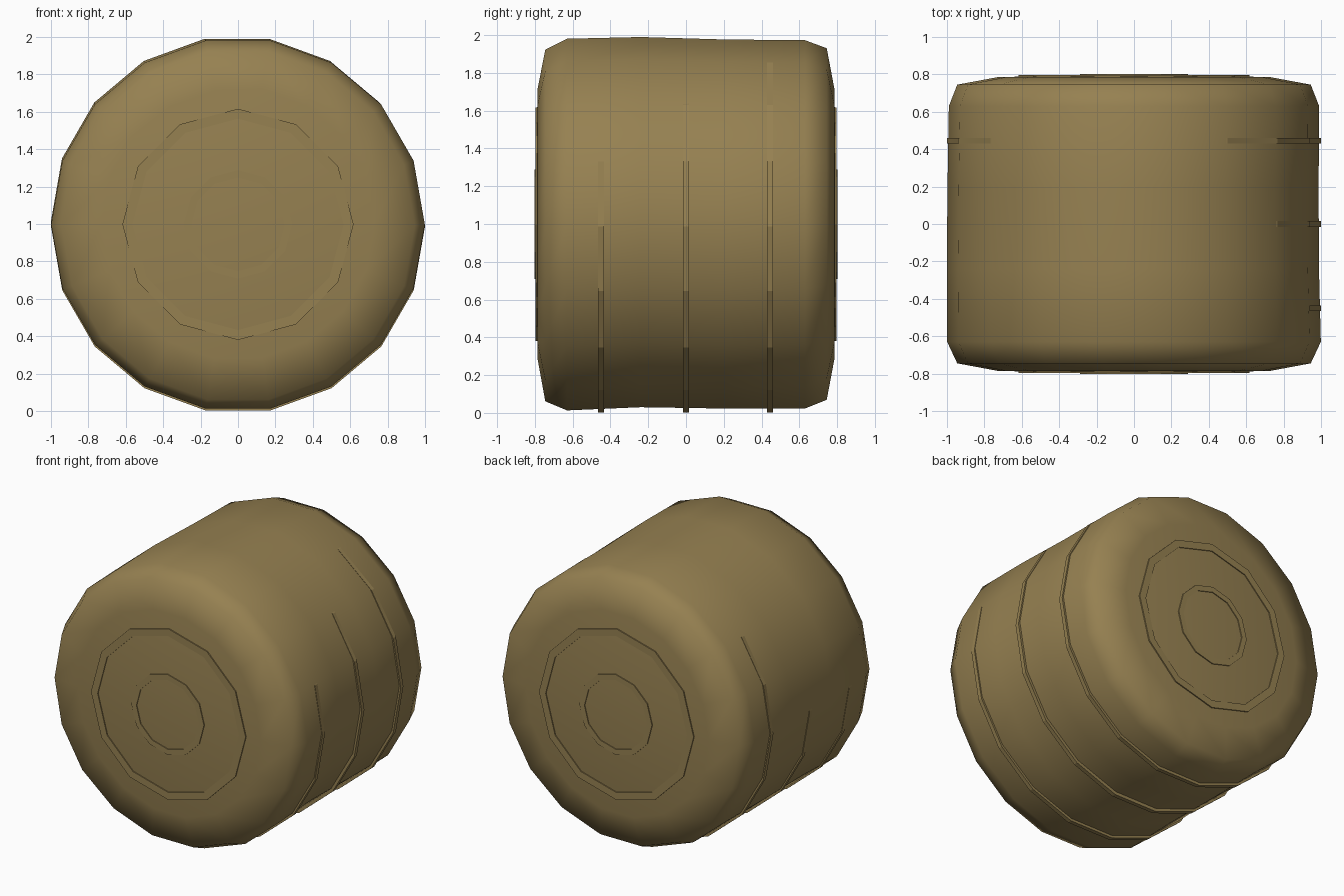
import bpy, math

if "Cube" in bpy.data.objects:
    bpy.data.objects.remove(bpy.data.objects["Cube"])

straw = bpy.data.materials.new("straw")
straw.diffuse_color = (0.305, 0.219, 0.083, 1)
straw.use_nodes = True
straw.node_tree.nodes["Principled BSDF"].inputs["Base Color"].default_value = straw.diffuse_color


def lathe(name, rings, sides, closed=False, smooth=True):
    """Loft circles (y, radius, dx, centre z) around the y axis; cap or close the loop."""
    verts, faces = [], []
    for y, r, dx, cz in rings:
        for i in range(sides):
            a = 2 * math.pi * i / sides
            verts.append((dx + r * math.cos(a), y, cz + r * math.sin(a)))
    n = len(rings)
    for k in range(n if closed else n - 1):
        for i in range(sides):
            j, m = (i + 1) % sides, (k + 1) % n
            faces.append((k * sides + i, m * sides + i, m * sides + j, k * sides + j))
    if not closed:
        # shallow domed ends
        for ring, y in ((0, -0.803), (n - 1, 0.803)):
            verts.append((0, y, 1))
            c = len(verts) - 1
            for i in range(sides):
                a, b = ring * sides + i, ring * sides + (i + 1) % sides
                faces.append((c, a, b) if ring == 0 else (c, b, a))
    mesh = bpy.data.meshes.new(name)
    mesh.from_pydata(verts, [], faces)
    mesh.materials.append(straw)
    # consistent outward normals
    import bmesh
    bm = bmesh.new()
    bm.from_mesh(mesh)
    bmesh.ops.recalc_face_normals(bm, faces=bm.faces)
    bm.to_mesh(mesh)
    bm.free()
    for p in mesh.polygons:
        p.use_smooth = smooth
    obj = bpy.data.objects.new(name, mesh)
    bpy.context.collection.objects.link(obj)
    return obj


# Round bale body, slightly uneven along its length
lathe("bale_body", [
    (-0.785, 0.73, 0, 1.0),
    (-0.745, 0.945, 0, 0.992),
    (-0.63, 0.999, 0, 0.997),
    (-0.24, 0.995, -0.006, 1.01),
    (0.20, 0.992, -0.005, 1.0),
    (0.63, 0.99, 0, 0.998),
    (0.745, 0.945, 0, 1.0),
    (0.785, 0.73, 0, 1.0),
], 18)


def band(name, y0, y1, r0, r1, sides, cz):
    lathe(name, [(y0, r0, 0, cz), (y0, r1, 0, cz), (y1, r1, 0, cz), (y1, r0, 0, cz)],
          sides, closed=True, smooth=False)


# Twine wrapped around the bale
for label, y in (("front", -0.45), ("middle", 0.0), ("back", 0.445)):
    band(label + "_twine", y - 0.015, y + 0.015, 0.975, 1.0, 18, 0.988)

# Rolled layer rings on both ends
for label, s in (("front", -1), ("back", 1)):
    band(label + "_outer_layer", s * 0.775, s * 0.796, 0.565, 0.618, 12, 0.998)
    band(label + "_inner_layer", s * 0.785, s * 0.803, 0.25, 0.29, 12, 0.998)
